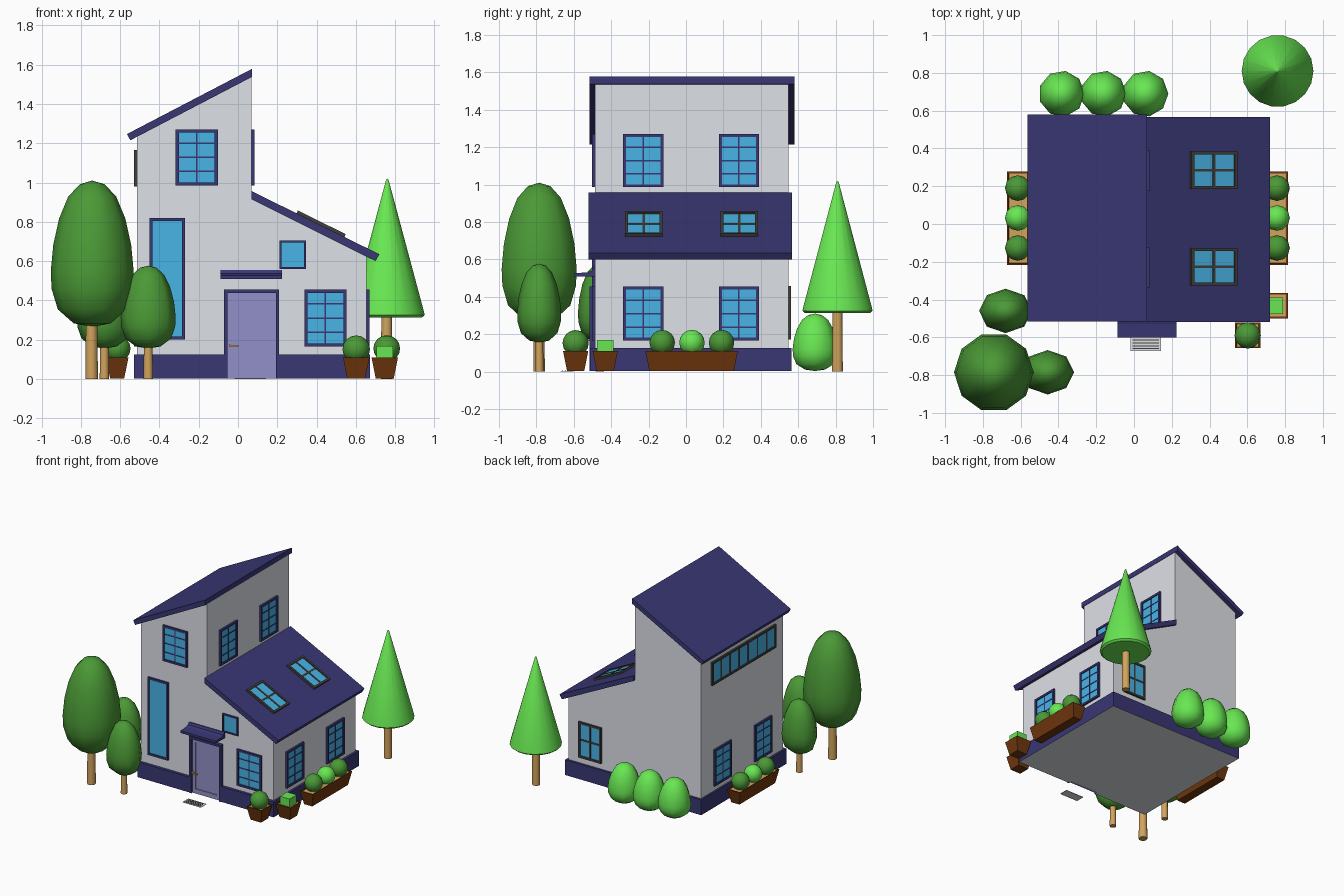
import bpy, bmesh, math
from mathutils import Matrix, Vector

if "Cube" in bpy.data.objects:
    bpy.data.objects.remove(bpy.data.objects["Cube"])

COLOURS = {
    "wall grey": (0.73, 0.75, 0.80), "navy": (0.041, 0.038, 0.175),
    "glass blue": (0.065, 0.46, 0.80), "light green": (0.14, 0.80, 0.085),
    "dark green": (0.07, 0.32, 0.037), "pot brown": (0.16, 0.038, 0.004),
    "tan wood": (0.64, 0.37, 0.11), "lavender": (0.29, 0.28, 0.58),
    "dark frame": (0.055, 0.05, 0.045),
}
MATS = {}
for n, c in COLOURS.items():
    MATS[n] = bpy.data.materials.new(n)
    MATS[n].diffuse_color = (*c, 1)


def finish(name, bm, mats, smooth=None):
    bmesh.ops.recalc_face_normals(bm, faces=bm.faces)
    me = bpy.data.meshes.new(name)
    bm.to_mesh(me)
    bm.free()
    for m in mats:
        me.materials.append(MATS[m])
    if smooth:
        me.shade_smooth()
        me.set_sharp_from_angle(angle=math.radians(smooth))
    ob = bpy.data.objects.new(name, me)
    bpy.context.collection.objects.link(ob)
    return ob


def prism(name, pts, axis, a, b, mat):
    """Extrude a 2D outline along the x, y or z axis from a to b."""
    place = {"x": lambda p, t: (t, *p), "y": lambda p, t: (p[0], t, p[1]),
             "z": lambda p, t: (*p, t)}[axis]
    bm = bmesh.new()
    lo = [bm.verts.new(place(p, a)) for p in pts]
    hi = [bm.verts.new(place(p, b)) for p in pts]
    bm.faces.new(lo)
    bm.faces.new(hi)
    for i in range(len(pts)):
        j = (i + 1) % len(pts)
        bm.faces.new((lo[i], lo[j], hi[j], hi[i]))
    return finish(name, bm, [mat])


def boxes(name, items, matrix=Matrix()):
    """items: (x0, x1, y0, y1, z0, z1, material) in the matrix's local frame."""
    bm = bmesh.new()
    mats = list(dict.fromkeys(i[6] for i in items))
    for x0, x1, y0, y1, z0, z1, m in items:
        mx = Matrix.Translation(((x0 + x1) / 2, (y0 + y1) / 2, (z0 + z1) / 2)) \
            @ Matrix.Diagonal((x1 - x0, y1 - y0, z1 - z0, 1))
        vs = bmesh.ops.create_cube(bm, size=1, matrix=matrix @ mx)["verts"]
        for f in {f for v in vs for f in v.link_faces}:
            f.material_index = mats.index(m)
    return finish(name, bm, mats)


def window(name, centre, u, v, w, h, cols=1, rows=1, frame="navy", t=0.016, bar=0.008):
    """Glass plate inside a raised border with thin glazing bars, facing u x v."""
    u, v = Vector(u).normalized(), Vector(v).normalized()
    mx = Matrix((u, v, u.cross(v))).transposed().to_4x4()
    mx.translation = centre
    a, b = w / 2, h / 2
    g = t - 0.002
    parts = [(-a + g, a - g, -b + g, b - g, -0.002, 0.007, "glass blue")]
    for s in (-1, 1):
        parts.append((*sorted((s * a, s * (a - t))), -b, b, -0.002, 0.015, frame))
        parts.append((-a + t, a - t, *sorted((s * b, s * (b - t))), -0.002, 0.015, frame))
    for i in range(1, cols):
        c = -a + w * i / cols
        parts.append((c - bar / 2, c + bar / 2, -b + t, b - t, 0, 0.010, frame))
    for i in range(1, rows):
        c = -b + h * i / rows
        parts.append((-a + t, a - t, c - bar / 2, c + bar / 2, 0, 0.0095, frame))
    boxes(name, parts, mx)


def lathe(name, profile, n, loc, mat, sy=1, smooth=60, turn=0.0):
    """Turn (radius, height) points about z."""
    bm = bmesh.new()
    rings = []
    for r, z in profile:
        k = 1 if r == 0 else n
        rings.append([bm.verts.new((loc[0] + r * math.cos(turn + math.tau * i / n),
                                    loc[1] + sy * r * math.sin(turn + math.tau * i / n),
                                    loc[2] + z)) for i in range(k)])
    for p, q in zip(rings, rings[1:]):
        for i in range(n):
            j = (i + 1) % n
            vs = [p[i % len(p)], p[j % len(p)], q[j % len(q)], q[i % len(q)]]
            bm.faces.new(list(dict.fromkeys(vs)))
    for ring in (rings[0], rings[-1]):
        if len(ring) > 1:
            bm.faces.new(ring)
    return finish(name, bm, [mat], smooth)


EGG = [(0, 0), (.45, .025), (.83, .12), (.98, .26), (1, .38), (.94, .56),
       (.8, .74), (.58, .89), (.3, .975), (0, 1)]


def egg(name, x, y, r, z0, z1, mat, n=10, sy=1, turn=0.0):
    lathe(name, [(a * r, b * (z1 - z0)) for a, b in EGG], n, (x, y, z0), mat, sy, 75, turn)


def ball(name, x, y, z, r, mat):
    pts = [(r * math.sin(math.pi * i / 8), -r * math.cos(math.pi * i / 8)) for i in range(1, 8)]
    lathe(name, [(0, -r)] + pts + [(0, r)], 12, (x, y, z), mat)


def trunk(name, x, y, r, h):
    lathe(name, [(r, 0), (r * .9, h)], 10, (x, y, 0), "tan wood", smooth=50)


def pot(name, x, y, w, d, h=0.11, taper=0.022):
    """Tapered box with a rim and a soil plate set just below it."""
    bm = bmesh.new()
    loops = []
    for inset, z in ((taper, 0.002), (0, h), (0.009, h), (0.010, h - 0.006)):
        a, b = w / 2 - inset, d / 2 - inset
        loops.append([bm.verts.new((x + s * a, y + t * b, z))
                      for s, t in ((-1, -1), (1, -1), (1, 1), (-1, 1))])
    bm.faces.new(loops[0])
    for p, q in zip(loops, loops[1:]):
        for i in range(4):
            bm.faces.new((p[i], p[(i + 1) % 4], q[(i + 1) % 4], q[i]))
    bm.faces.new(loops[-1]).material_index = 1
    finish(name, bm, ["pot brown", "tan wood"])


# House walls, plinth notched for the door, and the two sloped roofs
prism("house_walls", [(-.515, .02), (.655, .02), (.655, .625), (.068, .925),
                      (.068, 1.545), (-.515, 1.245)], "y", -.487, .547, "wall grey")
base = prism("plinth", [(-.53, -.51), (-.055, -.51), (-.055, -.48), (.195, -.48), (.195, -.51),
                        (.672, -.51), (.672, .565), (-.53, .565)], "z", 0.003, .125, "navy")
base.data.materials.append(MATS["wall grey"])
for p in base.data.polygons:
    p.material_index = 1 if p.normal.z < -.5 else 0
prism("high_roof", [(-.565, 1.247), (-.548, 1.215), (.07, 1.537), (.07, 1.578)],
      "y", -.515, .58, "navy")
prism("low_roof", [(.068, .957), (.068, .915), (.70, .60), (.72, .635)], "y", -.52, .567, "navy")

# Front windows
X, Z = (1, 0, 0), (0, 0, 1)
window("front_upper_window", (-.21, -.487, 1.128), X, Z, .215, .285, 2, 4)
window("front_lower_window", (.445, -.487, .31), X, Z, .215, .29, 2, 4)
window("front_tall_window", (-.36, -.487, .51), X, Z, .18, .62)
window("front_small_window", (.278, -.487, .632), X, Z, .135, .145, t=.01)
# Side windows and skylights
for i, y in enumerate((-.228, .283)):
    window(f"right_lower_window_{i}", (.655, y, .31), (0, 1, 0), Z, .215, .29, 2, 4)
    window(f"right_upper_window_{i}", (.068, y, 1.128), (0, 1, 0), Z, .215, .285, 2, 4)
    window(f"left_lower_window_{i}", (-.515, y, .31), (0, -1, 0), Z, .215, .29, 2, 4)
    window(f"skylight_{i}", (.42, y + .002, .784), (0, 1, 0), (-.652, 0, .322), .2, .272, 2, 2,
           "dark frame", .016, .014)
window("left_strip_window", (-.515, .018, 1.072), (0, -1, 0), Z, .805, .185, 7, 1,
       "dark frame", .016, .014)
window("back_window", (.46, .547, .315), (-1, 0, 0), Z, .2, .285, 2, 2, "dark frame", .016, .014)

# Door with raised border, surround, handle, canopy and mat
boxes("door", [(-.055, .195, -.492, -.478, .003, .44, "lavender"),
               (-.055, -.025, -.499, -.49, .003, .44, "lavender"),
               (.165, .195, -.499, -.49, .003, .44, "lavender"),
               (-.025, .165, -.499, -.49, .41, .44, "lavender"),
               (-.025, .165, -.499, -.49, .003, .04, "lavender")])
boxes("door_surround", [(-.072, -.053, -.515, -.48, .003, .455, "navy"),
                        (.193, .209, -.515, -.48, .003, .455, "navy"),
                        (-.053, .193, -.515, -.48, .437, .455, "navy")])
boxes("door_handle", [(-.047, -.038, -.515, -.497, .163, .175, "tan wood"),
                      (-.047, .002, -.522, -.513, .164, .174, "tan wood")])
prism("door_canopy", [(-.48, .508), (-.60, .508), (-.60, .526), (-.53, .530), (-.505, .538),
                      (-.495, .555), (-.48, .555)], "x", -.088, .225, "navy")
boxes("door_mat", [(-.018, .142, -.672, -.602, 0, .004, "wall grey")] +
      [(-.008, .132, y - .003, y + .003, .003, .006, "dark frame")
       for y in (-.66, -.645, -.63, -.615)])

# Long planters with three round shrubs on each side
for side, px in (("right", .757), ("left", -.615)):
    pot(f"{side}_planter", px, .03, .115, .495)
    for i, y in enumerate((-.127, .032, .19)):
        ball(f"{side}_shrub_{i}", px, y, .155, .068, "light green" if i == 1 else "dark green")

# Two square pots at the front corner
pot("round_shrub_pot", .602, -.59, .135, .135)
ball("round_shrub", .602, -.59, .152, .07, "dark green")
pot("square_shrub_pot", .747, -.432, .135, .135)
boxes("square_shrub", [(.705, .79, -.477, -.388, .098, .168, "light green")])

# Trees and back bushes
trunk("big_tree_trunk", -.745, -.785, .032, .34)
egg("big_tree_crown", -.742, -.785, .211, .265, 1.01, "dark green", 10)
for i, (x, y) in enumerate(((-.457, -.785), (-.68, -.46))):
    trunk(f"small_tree_trunk_{i}", x, y, .024, .22)
    egg(f"small_tree_crown_{i}", x, y, .14, .155, .577, "dark green", 8, .84)
trunk("cone_tree_trunk", .757, .81, .03, .34)
lathe("cone_tree_crown", [(0, .312), (.175, .312), (.19, .325), (.186, .345), (.006, 1.015), (0, 1.02)],
      18, (.76, .81, 0), "light green", smooth=40)
for i, x in enumerate((-.383, -.162, .06)):
    egg(f"back_bush_{i}", x, .69, .122, .003, .31, "light green", 9)

for m in bpy.data.materials:
    if m.users and not m.is_grease_pencil:
        m.use_nodes = True
        m.node_tree.nodes["Principled BSDF"].inputs["Base Color"].default_value = m.diffuse_color
